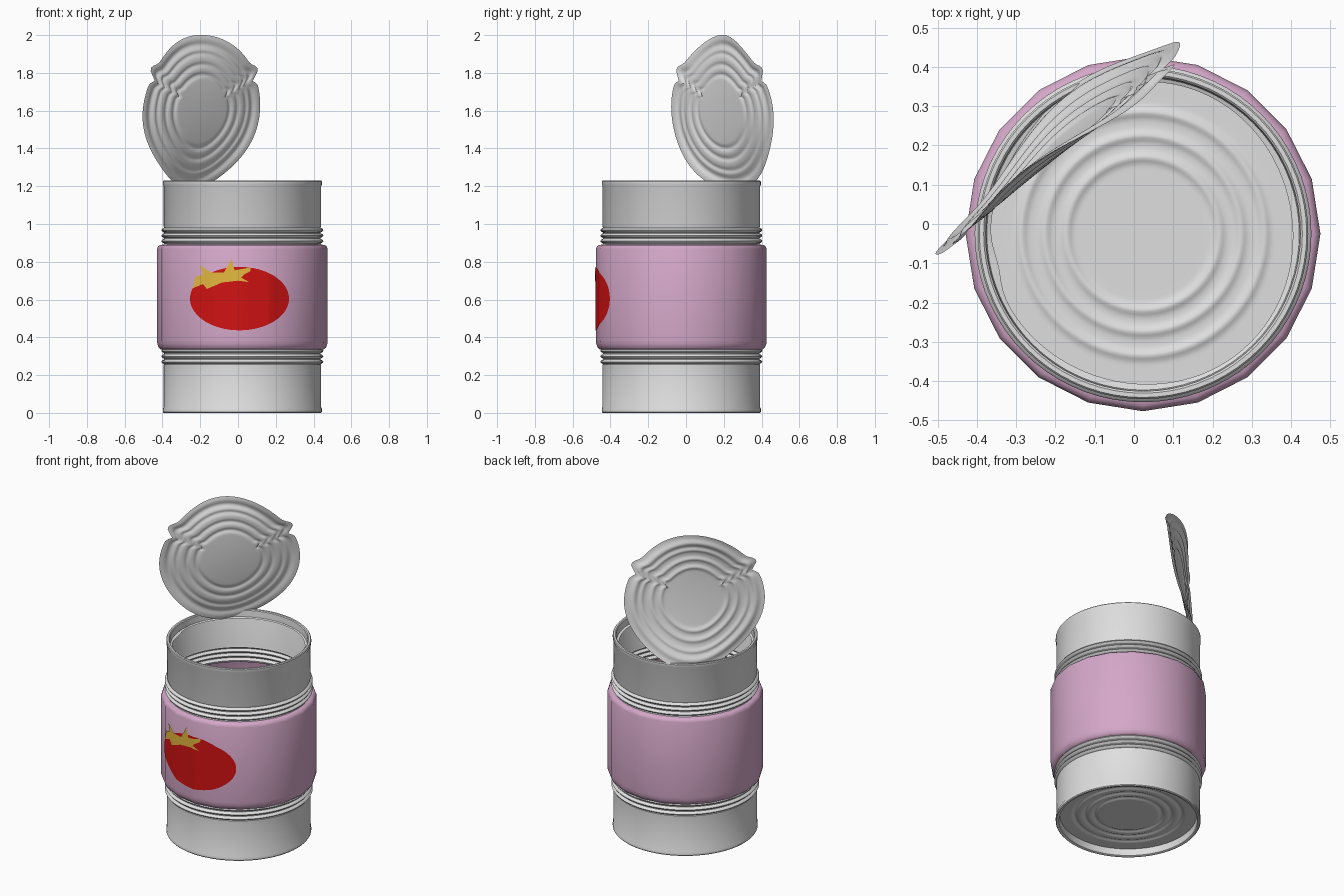
import bpy, bmesh, math
from math import sin, cos, pi, exp, radians

if "Cube" in bpy.data.objects:
    bpy.data.objects.remove(bpy.data.objects["Cube"])

CX, CY = 0.023, -0.025          # can axis
LABEL_R, LABEL_N = 0.452, 20


def material(name, rgb):
    m = bpy.data.materials.new(name)
    m.diffuse_color = (*rgb, 1)
    m.use_nodes = True
    m.node_tree.nodes["Principled BSDF"].inputs["Base Color"].default_value = m.diffuse_color
    return m


METAL = material("metal grey", (0.74, 0.74, 0.74))
PINK = material("label pink", (0.66, 0.39, 0.58))
RED = material("tomato red", (0.64, 0.006, 0.006))
GOLD = material("stem gold", (0.78, 0.48, 0.05))


def finish(bm, name, mat, angle=35):
    me = bpy.data.meshes.new(name)
    bm.to_mesh(me)
    bm.free()
    me.materials.append(mat)
    ob = bpy.data.objects.new(name, me)
    bpy.context.collection.objects.link(ob)
    bpy.ops.object.select_all(action='DESELECT')
    bpy.context.view_layer.objects.active = ob
    ob.select_set(True)
    bpy.ops.object.shade_smooth_by_angle(angle=radians(angle))
    return ob


def sweep(name, mat, rows, cols, point, angle=35):
    """Closed ring grid: point(row, angle) gives each vertex."""
    bm = bmesh.new()
    g = [[bm.verts.new(point(i, 2 * pi * j / cols)) for j in range(cols)] for i in range(rows)]
    for i in range(rows - 1):
        for j in range(cols):
            k = (j + 1) % cols
            bm.faces.new((g[i][j], g[i][k], g[i + 1][k], g[i + 1][j]))
    bmesh.ops.remove_doubles(bm, verts=bm.verts, dist=1e-5)
    return finish(bm, name, mat, angle)


def lathe(name, mat, profile, segments, angle=35):
    def point(i, a):
        r, z = profile[i]
        return (CX + r * cos(a), CY + r * sin(a), z)
    return sweep(name, mat, len(profile), segments, point, angle)


def ribs(z0, pitch=0.029):
    """Three rounded beads stacked upward from z0."""
    pts = []
    for n in range(3):
        z = z0 + n * pitch
        pts += [(0.414, z), (0.425, z + 0.006), (0.429, z + 0.0125),
                (0.425, z + 0.019), (0.414, z + 0.025)]
    return pts


def bumps(r):
    """Concentric pressed rings shared by the lid and the base."""
    return sum(h * exp(-((r - c) / 0.012) ** 2)
               for c, h in ((0.195, 0.008), (0.25, 0.008), (0.31, 0.008)))


# lower and upper metal walls
lathe("lower_wall", METAL,
      [(0.398, 0.045), (0.402, 0.004), (0.408, 0.0), (0.417, 0.0), (0.421, 0.005), (0.421, 0.022),
       (0.417, 0.03), (0.417, 0.255)] + ribs(0.258) + [(0.418, 0.345)], 72)
lathe("upper_wall", METAL,
      [(0.418, 0.885)] + ribs(0.897) + [(0.417, 0.988), (0.417, 1.2), (0.421, 1.208), (0.421, 1.225),
       (0.417, 1.23), (0.406, 1.23), (0.401, 1.225), (0.398, 1.185)], 72)

# base disc with pressed rings
STEPS = 60
lathe("base", METAL, [(0.398 * (1 - i / STEPS), 0.045 + bumps(0.398 * (1 - i / STEPS)))
                      for i in range(STEPS + 1)], 72)

# paper label, low sided
lathe("label", PINK, [(0.418, 0.333), (0.432, 0.336), (0.443, 0.346), (0.45, 0.365), (LABEL_R, 0.385),
                      (LABEL_R, 0.868), (0.446, 0.882), (0.436, 0.889), (0.418, 0.891)], LABEL_N)


# torn strip of lid left under the rim
def torn(i, a):
    r = 0.398 - i * (0.013 + 0.004 * sin(3 * a + 1) + 0.012 * exp(-((a - 3.36) / 0.15) ** 2))
    return (CX + r * cos(a), CY + r * sin(a), 1.185 - 0.004 * i)


sweep("torn_strip", METAL, 2, 96, torn)


# bent open lid: polar disc, warped, with ripped corners
def lid_radius(a):
    r = 0.41 - 0.009 * sin(a) - 0.014 * sin(2 * a) ** 2
    for corner, side in ((0.47, 1), (2.67, -1)):
        d = (a - corner) * side
        r += 0.03 * exp(-((d - 0.09) / 0.09) ** 2) - 0.03 * exp(-((d + 0.03) / 0.05) ** 2)
    return r


LID_ROWS = 56


def lid_point(i, a):
    t = i / (LID_ROWS - 1)
    rho = t * lid_radius(a)
    u, v = rho * cos(a), rho * sin(a)
    out = 0.30 - 0.1 * v - 0.28 * u * v + 0.25 * v * v - 0.07 * u
    out += bumps(0.41 * t) + 0.012 * t ** 4 * sin(4 * a + 0.6)
    out += 0.012 * exp(-((t - 0.87) / 0.05) ** 2)
    s = math.sqrt(0.5)
    return (CX + s * (u - out), CY + s * (u + out), 1.6 + v)


sweep("open_lid", METAL, LID_ROWS, 144, lid_point, 50)


# printed picture: flat outlines wrapped onto the label facets
def label_y(x, lift):
    dx = x - CX
    step = 2 * pi / LABEL_N
    k = math.floor((math.asin(dx / LABEL_R)) / step)
    x0, x1 = LABEL_R * sin(k * step), LABEL_R * sin((k + 1) * step)
    y0, y1 = LABEL_R * cos(k * step), LABEL_R * cos((k + 1) * step)
    return CY - (y0 + (y1 - y0) * (dx - x0) / (x1 - x0)) - lift


def decal(name, mat, outline, lift):
    bm = bmesh.new()
    bm.faces.new([bm.verts.new((x, 0, z)) for x, z in outline])
    bmesh.ops.triangulate(bm, faces=bm.faces[:])
    for k in range(-3, 4):
        bmesh.ops.bisect_plane(bm, geom=bm.verts[:] + bm.edges[:] + bm.faces[:], dist=1e-6,
                               plane_co=(CX + LABEL_R * sin(k * 2 * pi / LABEL_N), 0, 0),
                               plane_no=(1, 0, 0))
    for v in bm.verts:
        v.co.y = label_y(v.co.x, lift)
    bmesh.ops.recalc_face_normals(bm, faces=bm.faces[:])
    if sum(f.normal.y for f in bm.faces) > 0:
        bmesh.ops.reverse_faces(bm, faces=bm.faces[:])
    return finish(bm, name, mat)


decal("tomato", RED, [(0.008 + 0.262 * cos(2 * pi * i / 64), 0.605 + 0.168 * sin(2 * pi * i / 64))
                      for i in range(64)], 0.003)
decal("tomato_stem", GOLD,
      [(-0.24, 0.66), (-0.225, 0.72), (-0.175, 0.735), (-0.2, 0.78), (-0.145, 0.745), (-0.075, 0.742),
       (-0.035, 0.815), (-0.018, 0.755), (0.068, 0.77), (0.065, 0.75), (0.01, 0.72), (0.06, 0.692),
       (0.0, 0.7), (-0.085, 0.69), (-0.165, 0.656), (-0.185, 0.682)], 0.006)
